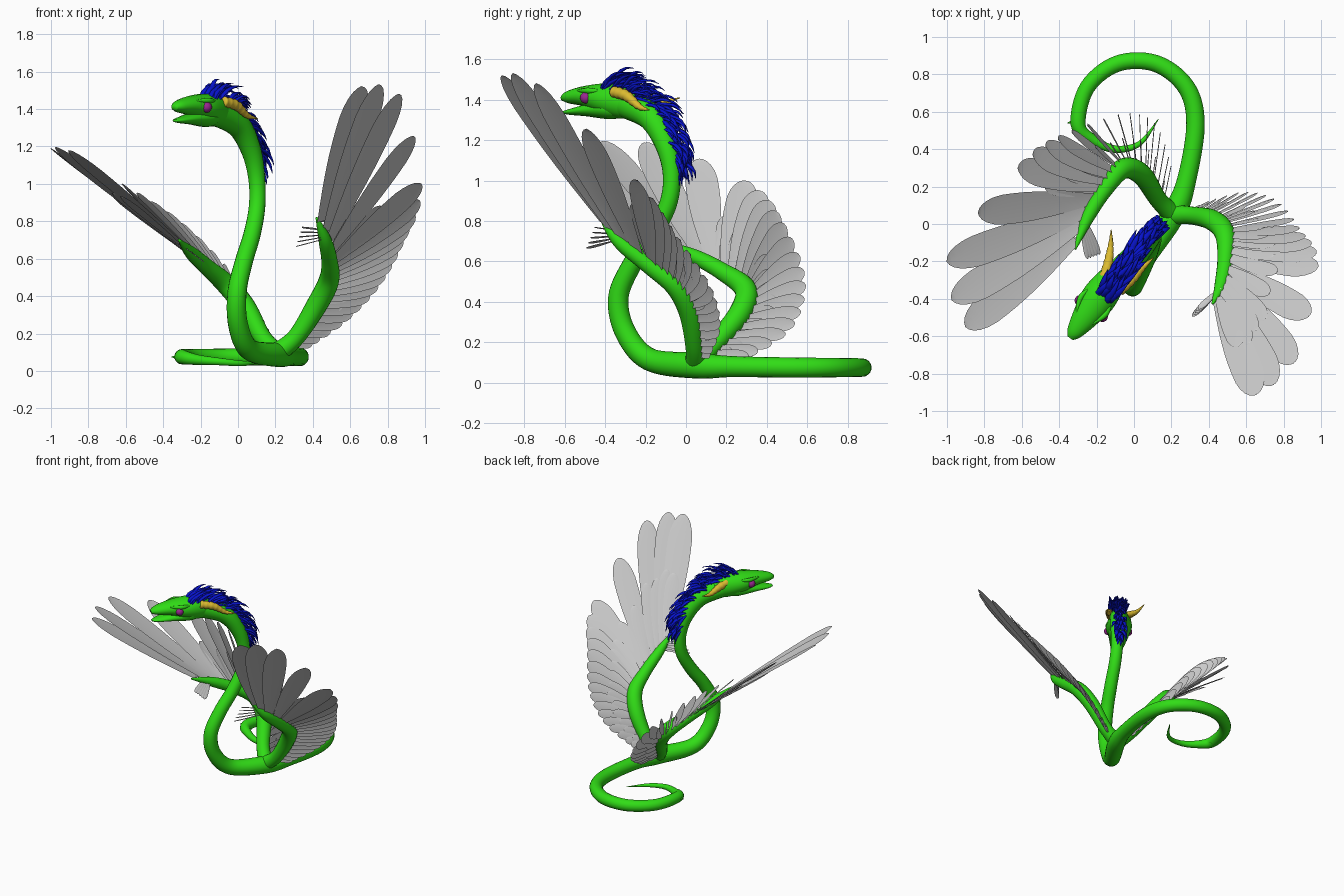
import bpy, bmesh, math, random
from mathutils import Vector as V

if "Cube" in bpy.data.objects:
    bpy.data.objects.remove(bpy.data.objects["Cube"])

random.seed(4)

def mat(name, col):
    m = bpy.data.materials.new(name)
    m.diffuse_color = (*col, 1)
    m.use_nodes = True
    m.node_tree.nodes["Principled BSDF"].inputs["Base Color"].default_value = m.diffuse_color
    return m

GREEN = mat("green", (0.03, 0.72, 0.008))
BLUE = mat("blue", (0.002, 0.006, 0.6))
GOLD = mat("gold", (0.72, 0.5, 0.03))
PURPLE = mat("purple", (0.32, 0.02, 0.28))

def finish(name, bm, material=None):
    me = bpy.data.meshes.new(name)
    bm.to_mesh(me)
    bm.free()
    for p in me.polygons:
        p.use_smooth = True
    if material:
        me.materials.append(material)
    ob = bpy.data.objects.new(name, me)
    bpy.context.collection.objects.link(ob)
    return ob

def spline(keys, t):
    """Catmull-Rom through tuples of any length, t in 0..len-1."""
    n = len(keys) - 1
    t = min(max(t, 0), n)
    i = min(int(t), n - 1)
    f = t - i
    p = [keys[min(max(i + k, 0), n)] for k in (-1, 0, 1, 2)]
    return [0.5 * (2 * b + (c - a) * f + (2 * a - 5 * b + 4 * c - d) * f * f
                   + (3 * b - a - 3 * c + d) * f ** 3) for a, b, c, d in zip(*p)]

def tube(bm, keys, steps=7, sides=18, side=V((1, 0, 0)), ripple=0):
    """Sweep an ellipse along keys (x, y, z, half width[, half height])."""
    n = (len(keys) - 1) * steps
    pts = [spline(keys, k / steps) for k in range(n + 1)]
    rings = []
    for k, p in enumerate(pts):
        tan = (V(pts[min(k + 1, n)][:3]) - V(pts[max(k - 1, 0)][:3])).normalized()
        side = (side - tan * side.dot(tan)).normalized()
        up = side.cross(tan)
        s = 1 - ripple * (k % 3 == 0)
        rw, rh = max(p[3], .001) * s, max(p[-1], .001) * s
        rings.append([bm.verts.new(V(p[:3]) + side * rw * math.cos(a) + up * rh * math.sin(a))
                      for a in (2 * math.pi * j / sides for j in range(sides))])
    for a, b in zip(rings, rings[1:]):
        for j in range(sides):
            bm.faces.new((a[j], a[(j + 1) % sides], b[(j + 1) % sides], b[j]))
    bm.faces.new(rings[0][::-1])
    bm.faces.new(rings[-1])

def make_tube(name, keys, material, **kw):
    bm = bmesh.new()
    tube(bm, keys, **kw)
    bmesh.ops.recalc_face_normals(bm, faces=bm.faces)
    return finish(name, bm, material)

# Serpent body: tail curl, ground loop as an arc, then the rising neck
curl = [(.13, .56, .05, .002), (.03, .43, .04, .014), (-.1, .4, .05, .02), (-.22, .45, .06, .028)]
arc = [(.015 + .315 * math.cos(a), .56 + .315 * math.sin(a), .075, .04 + .002 * k)
       for k, a in enumerate(math.radians(185 - 38 * k) for k in range(6))]
neck = [(.28, .23, .08, .052), (.21, .05, .085, .064), (.06, -.18, .115, .057),
        (.0, -.3, .25, .053), (-.005, -.335, .42, .051), (.03, -.27, .58, .048),
        (.075, -.17, .73, .046), (.102, -.09, .88, .044), (.1, -.07, 1.03, .045),
        (.07, -.1, 1.18, .054), (.0, -.175, 1.315, .066), (-.12, -.3, 1.385, .075)]
make_tube("body", curl + arc + neck, GREEN)
make_tube("tail_spine", [(-.27, .56, .07, .03), (-.355, .54, .075, .002)],
          GREEN, sides=8, side=V((0, 0, 1)))

# Head: axes along snout (F) and to its side (S), from a point between the eyes (O)
F, S, O = V((-.58, -.815, 0)), V((.815, -.58, 0)), V((-.22, -.44, 1.40))

def head_part(name, rows):
    make_tube(name, [(*(O + F * s + V((0, 0, z))), w, h) for s, z, w, h in rows],
              GREEN, side=S.copy())

head_part("skull", [(-.25, -.015, .05, .06), (-.17, -.01, .08, .085), (-.05, .005, .094, .078),
                    (.06, .018, .074, .053), (.165, .014, .045, .033), (.207, .008, .02, .015)])
head_part("lower_jaw", [(-.17, -.03, .05, .05), (-.08, -.044, .078, .052), (.06, -.052, .06, .03),
                        (.16, -.06, .038, .015), (.2, -.062, .016, .007)])

# Eyes and brow ridges
for sgn, nm in ((1, "right"), (-1, "left")):
    bm = bmesh.new()
    bmesh.ops.create_uvsphere(bm, u_segments=16, v_segments=10, radius=.029)
    bmesh.ops.translate(bm, verts=bm.verts, vec=O + F * .015 + S * sgn * .074 + V((0, 0, .01)))
    finish(nm + "_eye", bm, PURPLE)
    make_tube(nm + "_brow", [(*(O + F * s + S * sgn * w + V((0, 0, .045))), r) for s, w, r in
              ((-.07, .07, .004), (0, .08, .015), (.09, .047, .004))], GREEN, sides=8)

# Ridged horns
def horn(name, path):
    make_tube(name, [(*p, r) for p, r in zip(path, (.029, .027, .016, .002))], GOLD,
              ripple=.14, steps=9)

horn("right_horn", [(-.08, -.36, 1.44), (-.01, -.295, 1.42), (.05, -.23, 1.365), (.105, -.18, 1.35)])
horn("left_horn", [(-.17, -.32, 1.44), (-.14, -.22, 1.415), (-.125, -.12, 1.39), (-.122, -.03, 1.41)])

# Mane of curved locks down the back of the neck
MANE = [(-.18, -.42, 1.465), (-.09, -.29, 1.465), (.02, -.14, 1.36), (.085, -.06, 1.22), (.1, -.04, 1.1)]
bm = bmesh.new()
for k in range(130):
    t = k / 129
    p = V(spline(MANE, 4 * t))
    q = (V(spline(MANE, 4 * t + .1)) - V(spline(MANE, 4 * t - .1))).normalized()
    out = S.cross(q).normalized()
    w = random.uniform(-1, 1)
    p = p + S * w * .05 * (1 - .54 * t) - out * (.012 + .025 * w * w)
    L, h = random.uniform(.1, .18) * (1 - .3 * t), random.uniform(.02, .09)
    dx = random.uniform(-.035, .035)
    lock = [(*(p + q * L * a + out * h * b + S * dx * a), r, r * .5)
            for a, b, r in ((0, 0, .01), (.35, .7, .017), (.75, 1, .011), (1.1, .95, .001))]
    tube(bm, lock, steps=2, sides=6, side=S.copy())
bmesh.ops.recalc_face_normals(bm, faces=bm.faces)
finish("mane", bm, BLUE)

def feather(bm, a, b, wide, width):
    """One thin cambered vane with a round end, from root a to tip b."""
    d = b - a
    w = (wide - d * wide.dot(d) / d.length_squared).normalized()
    w = (w + d.normalized().cross(w) * .12).normalized()
    n = d.normalized().cross(w)
    rows = []
    for k in range(13):
        s = math.sin(math.pi / 2 * k / 12)
        f = .35 + .65 * math.sin(math.pi / 2 * min(s / .7, 1))
        f *= math.sqrt(max(.004, 1 - max(0, (s - .75) / .25) ** 2))
        rows.append([bm.verts.new(a + d * s + w * width * .5 * f * e + n * .004 * (e == 0))
                     for e in (-1, 0, 1)])
    for r, q in zip(rows, rows[1:]):
        for j in (0, 1):
            bm.faces.new((r[j], r[j + 1], q[j + 1], q[j]))

def wing(nm, path, tip, thumb, spread, flat):
    """Arm path runs shoulder to hand; feather tips run hand (u=0) to shoulder (u=6)."""
    make_tube(nm + "_wing_arm",
              [(*p, r) for p, r in zip(path, (.055, .048, .056, .055, .044, .035, .006))], GREEN)
    end = lambda u: V(spline(tip, u))
    root = lambda u: V(spline(path, 5.5 - .8 * u)).lerp(end(u), .04)

    def span(u):
        """Root, tip and width direction; inner feathers turn upright."""
        u0, u1 = max(u - .15, 0), min(u + .15, 6)
        w = ((root(u1) - root(u0)) * .35 + (end(u1) - end(u0)) * .65).normalized()
        turn = .8 * min(max((u - 1.5) / 2, 0), 1)
        return root(u), end(u), w.lerp(V((0, 0, -1)), turn)

    # Flight feathers
    bm = bmesh.new()
    for u in [0, .5, 1, 1.5] + [2 + 4 * k / 15 for k in range(16)]:
        a, b, wide = span(u)
        feather(bm, a, b, wide, spline([(.175,), (.155,), (.09,), (.06,)], u * .5)[0])
    finish(nm + "_flight_feathers", bm)

    # Covert feathers, a shorter overlapping row
    bm = bmesh.new()
    for k in range(18):
        a, b, wide = span(.1 + 5.8 * k / 17)
        n = (b - a).cross(wide).normalized() * .01
        feather(bm, a + n, a.lerp(b, .52 + .04 * (k % 2)) + n, wide, .105 - .0025 * k)
    finish(nm + "_covert_feathers", bm)

    # Small thumb feathers
    bm = bmesh.new()
    a = V(spline(path, 5.2))
    for u in range(-2, 3):
        feather(bm, a + V(spread) * .5 * u, a + V(thumb) + V(spread) * u, V(flat), .032)
    finish(nm + "_thumb_feathers", bm)

wing("right",
     [(.2, .05, .09), (.31, .045, .18), (.42, .02, .35), (.485, -.05, .48), (.49, -.18, .58),
      (.465, -.33, .7), (.42, -.425, .82)],
     [(.66, -.91, 1.52), (.86, -.74, 1.48), (.98, -.24, 1), (.89, -.04, .72), (.77, .12, .48),
      (.6, .17, .29), (.4, .12, .15)], (-.13, -.12, -.01), (.008, .01, .026), (.6, -.6, .1))
wing("left",
     [(.21, .05, .09), (.13, .13, .18), (.04, .265, .34), (-.06, .295, .46), (-.16, .18, .55),
      (-.25, .03, .63), (-.315, -.135, .7)],
     [(-.9, -.55, 1.18), (-1, -.2, 1.19), (-.62, .3, 1), (-.35, .48, .8), (-.05, .59, .52),
      (.12, .53, .28), (.2, .31, .13)], (.05, -.17, -.04), (.016, .006, -.012), (.6, .2, -.5))
